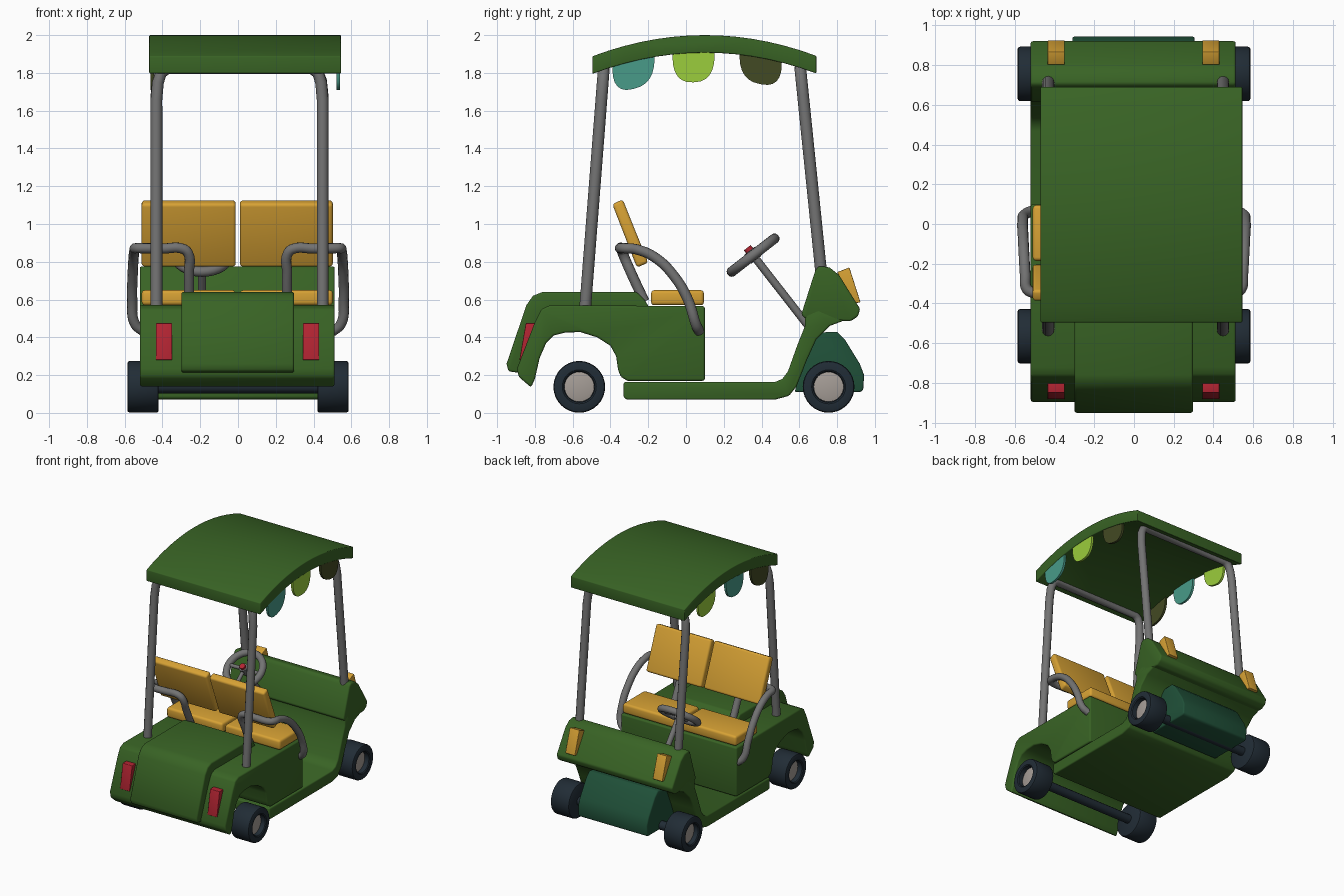
import bpy, bmesh, math
from mathutils import Vector

if "Cube" in bpy.data.objects:
    bpy.data.objects.remove(bpy.data.objects["Cube"])


def mat(name, r, g, b):
    m = bpy.data.materials.new(name)
    m.diffuse_color = (r, g, b, 1)
    m.use_nodes = True
    m.node_tree.nodes["Principled BSDF"].inputs["Base Color"].default_value = m.diffuse_color
    return m


GREEN = mat("body green", 0.040, 0.125, 0.018)
DARK = mat("nose dark green", 0.014, 0.080, 0.040)
YELLOW = mat("seat yellow", 0.68, 0.36, 0.035)
GREY = mat("tube grey", 0.17, 0.17, 0.17)
TIRE = mat("tyre navy", 0.015, 0.025, 0.036)
HUB = mat("hub light grey", 0.38, 0.34, 0.31)
RED = mat("light red", 0.45, 0.018, 0.032)
TEAL = mat("flag teal", 0.065, 0.33, 0.25)
LIME = mat("flag lime", 0.33, 0.61, 0.045)
OLIVE = mat("flag olive", 0.055, 0.068, 0.017)


def finish(ob, m, angle=35):
    ob.data.materials.append(m)
    bpy.ops.object.select_all(action='DESELECT')
    ob.select_set(True)
    bpy.context.view_layer.objects.active = ob
    bpy.ops.object.shade_smooth_by_angle(angle=math.radians(angle))
    return ob


def from_bm(name, bm, m):
    bmesh.ops.recalc_face_normals(bm, faces=bm.faces[:])
    me = bpy.data.meshes.new(name)
    bm.to_mesh(me)
    bm.free()
    ob = bpy.data.objects.new(name, me)
    bpy.context.collection.objects.link(ob)
    return finish(ob, m)


def prism(name, pts, x0, x1, m, bevel=0.0):
    """Side profile of (y, z) points extruded along x, hard edges rounded."""
    bm = bmesh.new()
    face = bm.faces.new([bm.verts.new((x0, y, z)) for y, z in pts])
    ext = bmesh.ops.extrude_face_region(bm, geom=[face])
    verts = [g for g in ext['geom'] if isinstance(g, bmesh.types.BMVert)]
    bmesh.ops.translate(bm, verts=verts, vec=(x1 - x0, 0, 0))
    bmesh.ops.recalc_face_normals(bm, faces=bm.faces[:])
    if bevel:
        edges = [e for e in bm.edges if e.calc_face_angle(0) > 0.6]
        bmesh.ops.bevel(bm, geom=edges, offset=bevel, segments=3, profile=0.5,
                        affect='EDGES', clamp_overlap=True)
    return from_bm(name, bm, m)


def tube(name, pts, r, m, smooth=False, cyclic=False):
    """Round tube along a path."""
    cu = bpy.data.curves.new(name, 'CURVE')
    cu.dimensions = '3D'
    cu.bevel_depth, cu.bevel_resolution, cu.resolution_u = r, 4, 6
    cu.use_fill_caps = True
    if smooth:
        sp = cu.splines.new('BEZIER')
        sp.bezier_points.add(len(pts) - 1)
        for p, c in zip(sp.bezier_points, pts):
            p.co = c
            p.handle_left_type = p.handle_right_type = 'AUTO'
    else:
        sp = cu.splines.new('POLY')
        sp.points.add(len(pts) - 1)
        for p, c in zip(sp.points, pts):
            p.co = (*c, 1)
    sp.use_cyclic_u = cyclic
    ob = bpy.data.objects.new(name, cu)
    bpy.context.collection.objects.link(ob)
    bpy.ops.object.select_all(action='DESELECT')
    ob.select_set(True)
    bpy.context.view_layer.objects.active = ob
    bpy.ops.object.convert(target='MESH')
    return finish(bpy.context.view_layer.objects.active, m, 50)


def lathe(name, prof, y, z, m):
    """(x, radius) profile spun around the x axis."""
    bm = bmesh.new()
    vs = [bm.verts.new((x, y, z + r)) for x, r in prof]
    es = [bm.edges.new(p) for p in zip(vs, vs[1:])]
    bmesh.ops.spin(bm, geom=vs + es, cent=(0, y, z), axis=(1, 0, 0),
                   angle=math.tau, steps=32, use_merge=True)
    bmesh.ops.remove_doubles(bm, verts=bm.verts[:], dist=1e-4)
    return from_bm(name, bm, m)


X0, X1 = -0.52, 0.512

# Rear body with wheel arch, raised engine cover
prism("rear_body", [(0.10, 0.17), (0.10, 0.565), (-0.72, 0.57), (-0.765, 0.55), (-0.80, 0.48),
                    (-0.895, 0.235), (-0.885, 0.19), (-0.82, 0.135), (-0.80, 0.18), (-0.775, 0.29),
                    (-0.74, 0.37), (-0.70, 0.41), (-0.64, 0.425), (-0.56, 0.428), (-0.47, 0.40),
                    (-0.40, 0.355), (-0.37, 0.30), (-0.36, 0.23), (-0.345, 0.19), (-0.31, 0.17)],
      X0, X1, GREEN, 0.012)
prism("engine_cover", [(-0.19, 0.55), (-0.22, 0.60), (-0.26, 0.64), (-0.76, 0.64), (-0.81, 0.62),
                       (-0.845, 0.57), (-0.95, 0.26), (-0.94, 0.22), (-0.87, 0.21), (-0.765, 0.50),
                       (-0.70, 0.53)], -0.30, 0.297, GREEN, 0.012)

# Floor pan curling up into the dashboard
prism("floor", [(-0.33, 0.08), (-0.31, 0.07), (0.47, 0.07), (0.545, 0.09), (0.585, 0.14),
                (0.64, 0.28), (0.69, 0.39), (0.76, 0.46), (0.84, 0.49), (0.70, 0.55), (0.63, 0.52),
                (0.63, 0.46), (0.59, 0.36), (0.54, 0.22), (0.51, 0.18), (0.47, 0.163),
                (-0.33, 0.163)], X0, X1, GREEN, 0.01)
prism("dashboard", [(0.61, 0.52), (0.685, 0.755), (0.705, 0.778), (0.76, 0.77), (0.81, 0.73),
                    (0.922, 0.55), (0.91, 0.51), (0.87, 0.485), (0.75, 0.49), (0.63, 0.50)],
      X0, X1, GREEN, 0.012)
prism("nose", [(0.575, 0.11), (0.60, 0.20), (0.66, 0.36), (0.70, 0.425), (0.80, 0.43), (0.84, 0.39),
               (0.92, 0.26), (0.943, 0.20), (0.938, 0.12), (0.92, 0.11)],
      -0.31, 0.305, DARK, 0.01)

# Head and tail lights
for side, a in (("left", -0.435), ("right", 0.344)):
    prism(side + "_headlight", [(0.80, 0.745), (0.865, 0.77), (0.924, 0.585), (0.89, 0.58)],
          a, a + 0.086, YELLOW, 0.004)
    prism(side + "_tail_light", [(-0.79, 0.475), (-0.848, 0.475), (-0.882, 0.28), (-0.86, 0.28)],
          a, a + 0.086, RED, 0.004)

# Seats
for side, a, b in (("left", -0.51, -0.012), ("right", 0.01, 0.502)):
    prism(side + "_seat_cushion", [(-0.185, 0.57), (-0.185, 0.65), (0.095, 0.65), (0.095, 0.57)],
          a, b, YELLOW, 0.018)
    prism(side + "_seat_back", [(-0.39, 1.105), (-0.335, 1.13), (-0.20, 0.795), (-0.26, 0.77)],
          a, b, YELLOW, 0.016)

# Armrest tubes
for side, s in (("left", -1), ("right", 1)):
    tube(side + "_armrest",
         [(s * x, y, z) for x, y, z in
          [(0.50, 0.07, 0.43), (0.545, 0.052, 0.47), (0.56, 0.01, 0.60), (0.558, -0.06, 0.72),
           (0.553, -0.16, 0.82), (0.547, -0.26, 0.865), (0.54, -0.325, 0.872), (0.515, -0.343, 0.872),
           (0.40, -0.345, 0.87), (0.29, -0.343, 0.868), (0.264, -0.335, 0.845),
           (0.26, -0.29, 0.74), (0.26, -0.22, 0.59)]], 0.027, GREY, smooth=True)

# Roof hoops
for name, yb, zb, yt in (("rear_roof_hoop", -0.535, 0.54, -0.435), ("front_roof_hoop", 0.72, 0.70, 0.605)):
    half = [(0.44, 0.0), (0.44, 0.87), (0.432, 0.94), (0.415, 0.98), (0.38, 1.0)]
    path = [(0.008 + s * x, yb + (yt - yb) * t, zb + (1.825 - zb) * t)
            for s, seq in ((-1, half), (1, half[::-1])) for x, t in seq]
    tube(name, path, 0.031, GREY)


# Arched roof
def under(y):
    return 1.907 - 0.11 * ((y - 0.1) / 0.59) ** 2


ys = [-0.495 + 1.185 * i / 14 for i in range(15)]
prism("roof", [(y, under(y)) for y in ys] + [(y, under(y) + 0.093) for y in reversed(ys)],
      -0.47, 0.545, GREEN, 0.006)

# Bunting flags under both roof edges
for side, x, cols in (("left", -0.463, (OLIVE, TEAL, LIME)), ("right", 0.522, (TEAL, LIME, OLIVE))):
    for i, (c, low) in enumerate(((-0.278, 1.715), (0.04, 1.75), (0.395, 1.74))):
        pts = [(c - 0.112, under(c - 0.112) + 0.02), (c + 0.112, under(c + 0.112) + 0.02)]
        for k in range(13):
            a = math.pi * k / 12
            y = c + 0.112 * math.copysign(abs(math.cos(a)) ** 0.8, math.cos(a))
            pts.append((y, under(y) - (under(c) - low) * math.sin(a) ** 0.8))
        prism(f"{side}_flag_{i + 1}", pts, x, x + 0.018, cols[i])

# Wheels and axles
for end, y in (("rear", -0.565), ("front", 0.755)):
    for side, s in (("left", -1), ("right", 1)):
        tyre = [(0.42, 0), (0.42, 0.125), (0.424, 0.133), (0.432, 0.137), (0.573, 0.137),
                (0.582, 0.133), (0.586, 0.125), (0.586, 0.09), (0.58, 0.082), (0.53, 0.08), (0.53, 0)]
        lathe(f"{end}_{side}_tyre", [(s * x, r) for x, r in tyre], y, 0.138, TIRE)
        hub = [(0.525, 0), (0.525, 0.079), (0.545, 0.079), (0.55, 0.06), (0.553, 0)]
        lathe(f"{end}_{side}_hub", [(s * x, r) for x, r in hub], y, 0.138, HUB)
    tube(end + "_axle", [(-0.45, y, 0.138), (0.45, y, 0.138)], 0.035, TIRE)

# Steering wheel and column
c = Vector((-0.19, 0.355, 0.835))
u, v, n = Vector((1, 0, 0)), Vector((0, 0.79, 0.613)), Vector((0, -0.613, 0.79))


def on_wheel(r, a, lift=0.0):
    return c + u * (r * math.cos(a)) + v * (r * math.sin(a)) + n * lift


tube("steering_rim", [on_wheel(0.143, math.tau * k / 32) for k in range(32)], 0.027, GREY, cyclic=True)
for k, a in enumerate((0, math.pi, -math.pi / 2)):
    tube(f"steering_spoke_{k + 1}", [on_wheel(0, a, 0.005), on_wheel(0.14, a)], 0.015, GREY)
tube("steering_hub", [c - n * 0.03, c + n * 0.03], 0.034, GREY)
tube("horn_button", [c + n * 0.025, c + n * 0.05], 0.023, RED)
tube("steering_column", [c, (-0.19, 0.655, 0.45)], 0.021, GREY)
